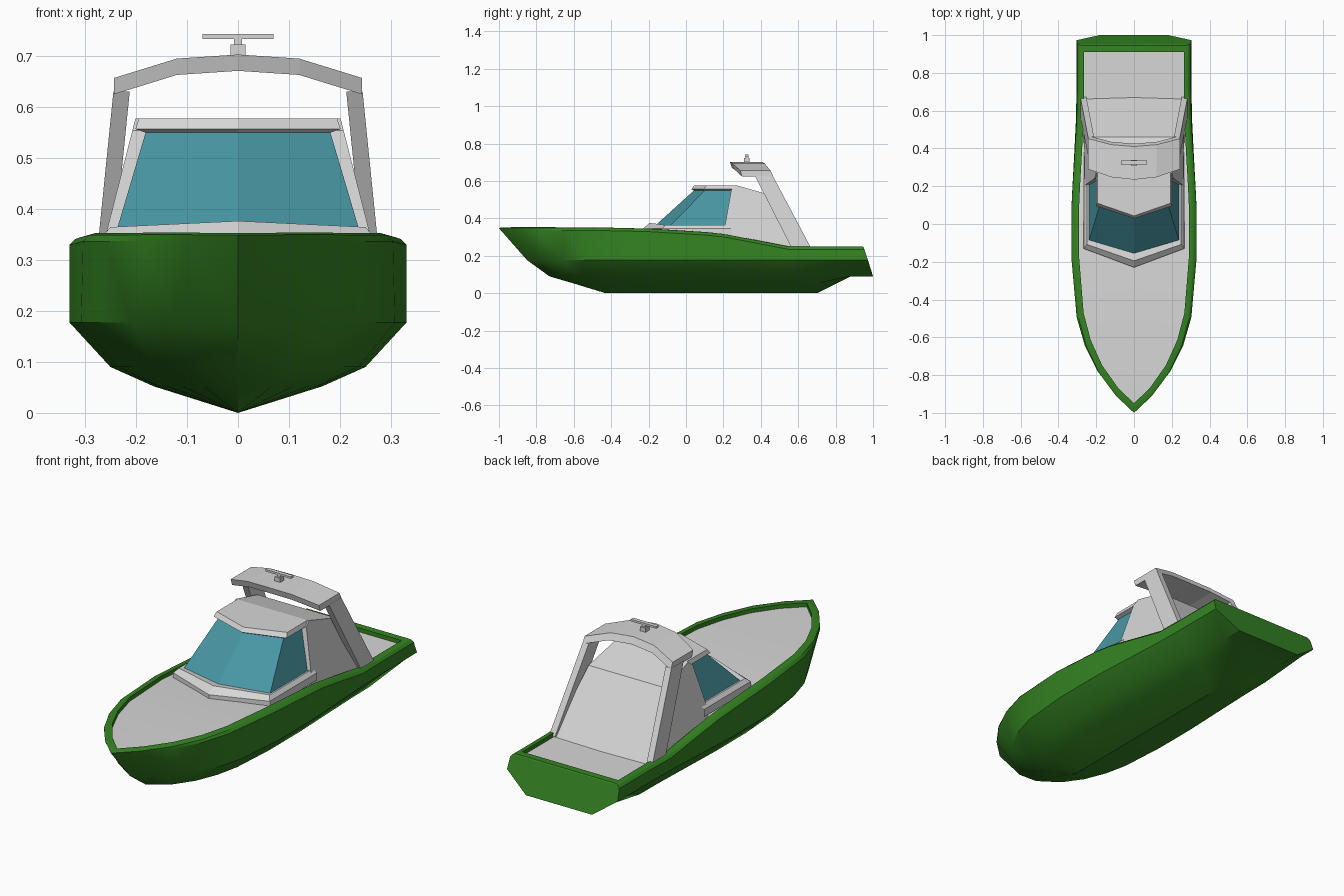
import bpy, bmesh, math

if "Cube" in bpy.data.objects:
    bpy.data.objects.remove(bpy.data.objects["Cube"])


def material(name, rgb):
    m = bpy.data.materials.new(name)
    m.diffuse_color = (*rgb, 1)
    m.use_nodes = True
    m.node_tree.nodes["Principled BSDF"].inputs["Base Color"].default_value = m.diffuse_color
    return m


GREEN = material("hull_green", (0.035, 0.23, 0.016))
GREY = material("light_grey", (0.68, 0.68, 0.68))
GLASS = material("teal_glass", (0.065, 0.31, 0.37))


def build(name, rows, mat, extra=(), mirror=True, smooth=None):
    """Skin a grid of point rows, add extra polygons, mirror across x = 0."""
    bm = bmesh.new()
    for a, b in zip(rows, rows[1:]):
        for i in range(len(a) - 1):
            quad = []
            for p in (a[i], a[i + 1], b[i + 1], b[i]):
                if p not in quad:
                    quad.append(p)
            if len(quad) > 2:
                bm.faces.new([bm.verts.new(p) for p in quad])
    for poly in extra:
        bm.faces.new([bm.verts.new(p) for p in poly])
    bmesh.ops.remove_doubles(bm, verts=bm.verts, dist=1e-4)
    if mirror:
        bmesh.ops.mirror(bm, geom=bm.verts[:] + bm.edges[:] + bm.faces[:],
                         axis='X', merge_dist=1e-4)
        bmesh.ops.remove_doubles(bm, verts=bm.verts, dist=1e-4)
    bmesh.ops.recalc_face_normals(bm, faces=bm.faces)
    me = bpy.data.meshes.new(name)
    bm.to_mesh(me)
    bm.free()
    me.materials.append(mat)
    ob = bpy.data.objects.new(name, me)
    bpy.context.collection.objects.link(ob)
    if smooth:
        bpy.ops.object.select_all(action='DESELECT')
        bpy.context.view_layer.objects.active = ob
        ob.select_set(True)
        bpy.ops.object.shade_smooth_by_angle(angle=math.radians(smooth))
    return ob


# Hull stations: (y along the rim, width fraction, rim height)
STATIONS = [(-1, 0, .352), (-.91, .30, .353), (-.79, .58, .353), (-.65, .79, .352),
            (-.5, .92, .352), (-.2, 1, .345), (.1, 1, .327), (.2, .985, .317),
            (.38, .95, .283), (.55, .92, .25), (.7, .91, .25), (.88, .91, .25), (.95, .91, .25)]
# Lengthwise lines: (half width, bow y, stern y, height or None, offset below rim, fullness)
LINES = [(0, -.43, 1, 0, 0, 1), (.165, -.6, 1, .052, 0, .75), (.25, -.73, 1, .09, 0, .75),
         (.33, -.85, .973, .177, 0, .85), (.33, -.99, .954, None, .016, 1),
         (.318, -1, .95, None, .004, 1), (.305, -.99, .945, None, 0, 1),
         (.29, -.95, .91, None, 0, 1), (.29, -.95, .91, None, .02, 1)]


def hull_point(station, line):
    y0, f, rim = station
    w, bow, stern, z, drop, power = line
    y = bow + (y0 + 1) / 1.2 * (.2 - bow) if y0 < .2 else min(y0, stern)
    if y0 == .95:
        y = stern
    z = rim - drop if z is None else z
    x = w * f ** power
    if z < .1 and y > .7:                      # bottom rises to the transom
        k = min(1, (y - .7) / .18)
        z += (.09 - z) * k
        x *= 1 - .22 * k
    return (x, y, z)


grid = [[hull_point(s, l) for l in LINES] for s in STATIONS]
end = grid[-1]
mid = [(0, p[1], p[2]) for p in end]
stern = [end[2:5] + [mid[4], mid[2]]]          # transom, then the rim across the stern
stern += [[end[i], end[i + 1], mid[i + 1], mid[i]] for i in range(4, 8)]
build("hull", grid, GREEN, stern, smooth=28)
build("deck", [[(0, r[-1][1], r[-1][2]), r[-1]] for r in grid], GREY, smooth=28)


# Front cabin: each ring is centre, corner and rear point of a V-shaped front
def ring(z, yc, x, yk, yr, zc=None):
    return [(0, yc, zc or z), (x, yk, z), (x, yr, z)]


glass_low = ring(.36, -.155, .237, -.085, .22, .37)
glass_top = ring(.549, .042, .181, .10, .25)
build("windshield_sill", [ring(.31, -.23, .268, -.13, .24), ring(.345, -.23, .266, -.13, .24),
                          ring(.364, -.195, .25, -.108, .24, .376), glass_low], GREY)
build("cabin_windows", [glass_low, glass_top], GLASS)
build("roof_visor", [glass_top, ring(.556, .03, .201, .095, .25),
                     ring(.577, .043, .194, .11, .27),
                     [(0, .27, .577), (0, .27, .577), (.194, .27, .577)]], GREY)

# Rear cabin: side outline (y, z) with walls leaning in with height
outline = [(.195, .22), (.205, .345), (.242, .553), (.27, .577), (.46, .522), (.665, .225)]
side = [(min(.268, .348 - .255 * z), y, z) for y, z in outline]
centre = [(0, y + (.008 if y > .6 else 0), z) for y, z in outline]
build("rear_cabin", [side, centre], GREY, [side])

# Arch legs: raked slabs
sections = []
for z, y0, y1, x in ((.235, .568, .672, .284), (.63, .367, .463, .244)):
    sections.append([(x, y0, z), (x, y1, z), (x - .032, y1, z), (x - .032, y0, z), (x, y0, z)])
build("arch_legs", sections, GREY, [s[:4] for s in sections])

# Arch top: swept plate, set back towards its ends
sections = []
for x, z, y0, y1 in ((0, .702, .235, .41), (.12, .694, .248, .42), (.243, .656, .29, .452)):
    sections.append([(x, y0, z), (x, y1, z), (x, y1 + .015, z - .032),
                     (x, y0 + .01, z - .032), (x, y0, z)])
build("arch_top", sections, GREY, [sections[-1][:4]])


# Radar on top of the arch
def box(name, hx, hy, z0, z1, y=.325):
    rows = [[(hx, y - hy, z), (hx, y + hy, z), (-hx, y + hy, z), (-hx, y - hy, z),
             (hx, y - hy, z)] for z in (z0, z1)]
    build(name, rows, GREY, [r[:4] for r in rows], mirror=False)


box("radar_base", .015, .015, .69, .722)
box("radar_post", .008, .008, .72, .734)
box("radar_bar", .07, .01, .732, .742)
